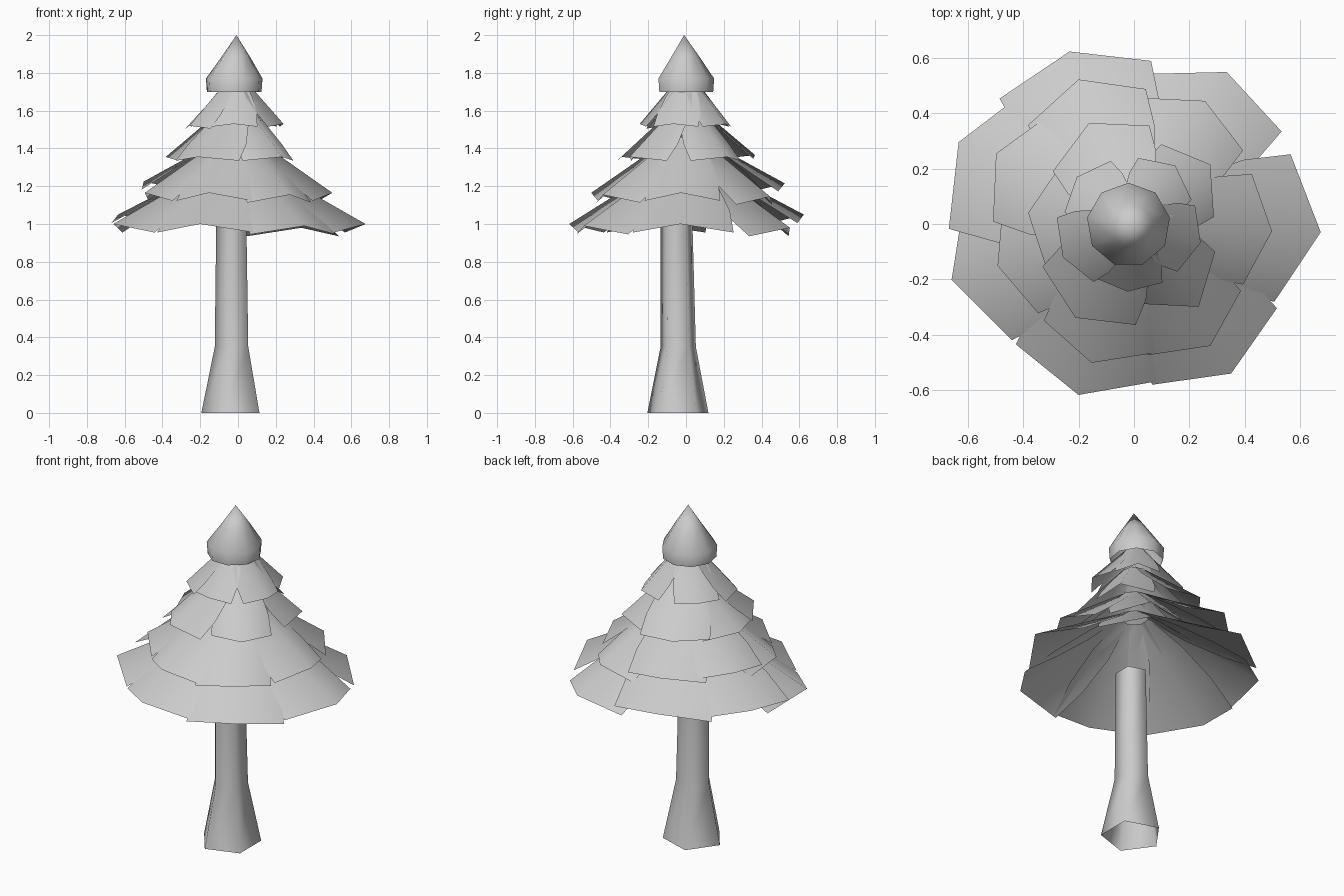
import bpy, bmesh
from math import cos, sin, radians

if "Cube" in bpy.data.objects:
    bpy.data.objects.remove(bpy.data.objects["Cube"])


def finish(name, bm, angle):
    bm.normal_update()
    me = bpy.data.meshes.new(name)
    bm.to_mesh(me)
    bm.free()
    ob = bpy.data.objects.new(name, me)
    bpy.context.collection.objects.link(ob)
    bpy.ops.object.select_all(action='DESELECT')
    bpy.context.view_layer.objects.active = ob
    ob.select_set(True)
    bpy.ops.object.shade_smooth_by_angle(angle=radians(angle))
    return ob


def lathe(name, profile, sides, start, angle):
    """Open shell through rings of (radius, z, centre x, centre y); radius 0 makes a tip."""
    bm = bmesh.new()
    rings = []
    for r, z, cx, cy in profile:
        rings.append([bm.verts.new((cx + r * cos(radians(start + 360 * i / sides)),
                                    cy + r * sin(radians(start + 360 * i / sides)), z))
                      for i in range(sides if r else 1)])
    for a, b in zip(rings, rings[1:]):
        for i in range(sides):
            j = (i + 1) % sides
            if len(b) == 1:
                bm.faces.new((a[i], a[j], b[0]))
            else:
                bm.faces.new((a[i], a[j], b[j], b[i]))
    return finish(name, bm, angle)


def tier(name, petals, half, half_in, rim_z, drop, inner, centre=(0, 0)):
    """Overlapping single-sheet petals: (azimuth, r ccw side, r middle, r cw side, lift).
    Each spans +-half degrees at the rim and +-half_in near the trunk."""
    bm = bmesh.new()
    ri, zi = inner
    for az, r_ccw, r_mid, r_cw, lift in petals:
        rows = []
        for t in (0, 0.35, 0.7, 1):
            row = []
            for side, r, dz in ((-1, r_cw, drop), (0, r_mid, 0), (1, r_ccw, drop)):
                rad = ri + (r - ri) * t
                # sides run nearly parallel, so the angle widens towards the trunk
                a = radians(az + side * (half_in + (half - half_in) * t))
                z = zi + (rim_z + lift - dz - zi) * t
                row.append(bm.verts.new((centre[0] + rad * cos(a), centre[1] + rad * sin(a), z)))
            rows.append(row)
        for p, q in zip(rows, rows[1:]):
            for i in range(2):
                bm.faces.new((p[i], q[i], q[i + 1], p[i + 1]))
    return finish(name, bm, 75)


# Five-sided trunk with a flared foot
lathe("trunk", [(0.17, 0, -0.024, -0.043), (0.098, 0.35, -0.025, -0.041),
                (0.088, 1.02, -0.027, -0.05)], 5, 36, 80)

# Two broad lower tiers of seven petals
tier("bottom_tier",
     [(-2.5, .62, .676, .58, 0), (58.6, .545, .644, .63, -.02), (110.5, .665, .666, .593, .05),
      (155, .67, .70, .62, .05), (197, .61, .69, .62, 0), (252, .575, .65, .61, 0),
      (303, .60, .645, .585, -.01)],
     26.5, 48, 1.0, 0.045, (0.08, 1.34))
tier("second_tier",
     [(-3, .463, .50, .451, 0), (60, .457, .514, .476, -.02), (111, .524, .56, .49, .05),
      (153, .51, .56, .50, .06), (197, .474, .516, .48, 0), (253, .472, .525, .478, 0),
      (302, .456, .52, .477, -.01)],
     26, 48, 1.165, 0.042, (0.08, 1.46))

# Two narrow upper tiers of five petals
tier("third_tier",
     [(38, .305, .35, .29, 0), (114, .35, .40, .36, .01), (174, .355, .385, .34, 0),
      (238, .365, .40, .365, 0), (-52, .31, .38, .29, 0)],
     33, 60, 1.355, 0.02, (0.07, 1.62))
tier("fourth_tier",
     [(53, .24, .265, .235, 0), (139, .245, .26, .24, 0), (206, .25, .275, .27, -.01),
      (267, .24, .245, .235, 0), (-15, .24, .26, .24, 0)],
     31, 58, 1.53, 0.015, (0.06, 1.75), (-0.01, 0))

# Pointed cap
lathe("treetop", [(0.147, 1.70, -0.02, -0.003), (0.152, 1.77, -0.02, -0.003),
                  (0.08, 1.88, -0.012, -0.005), (0, 2.0, -0.008, -0.01)], 9, 10, 70)
